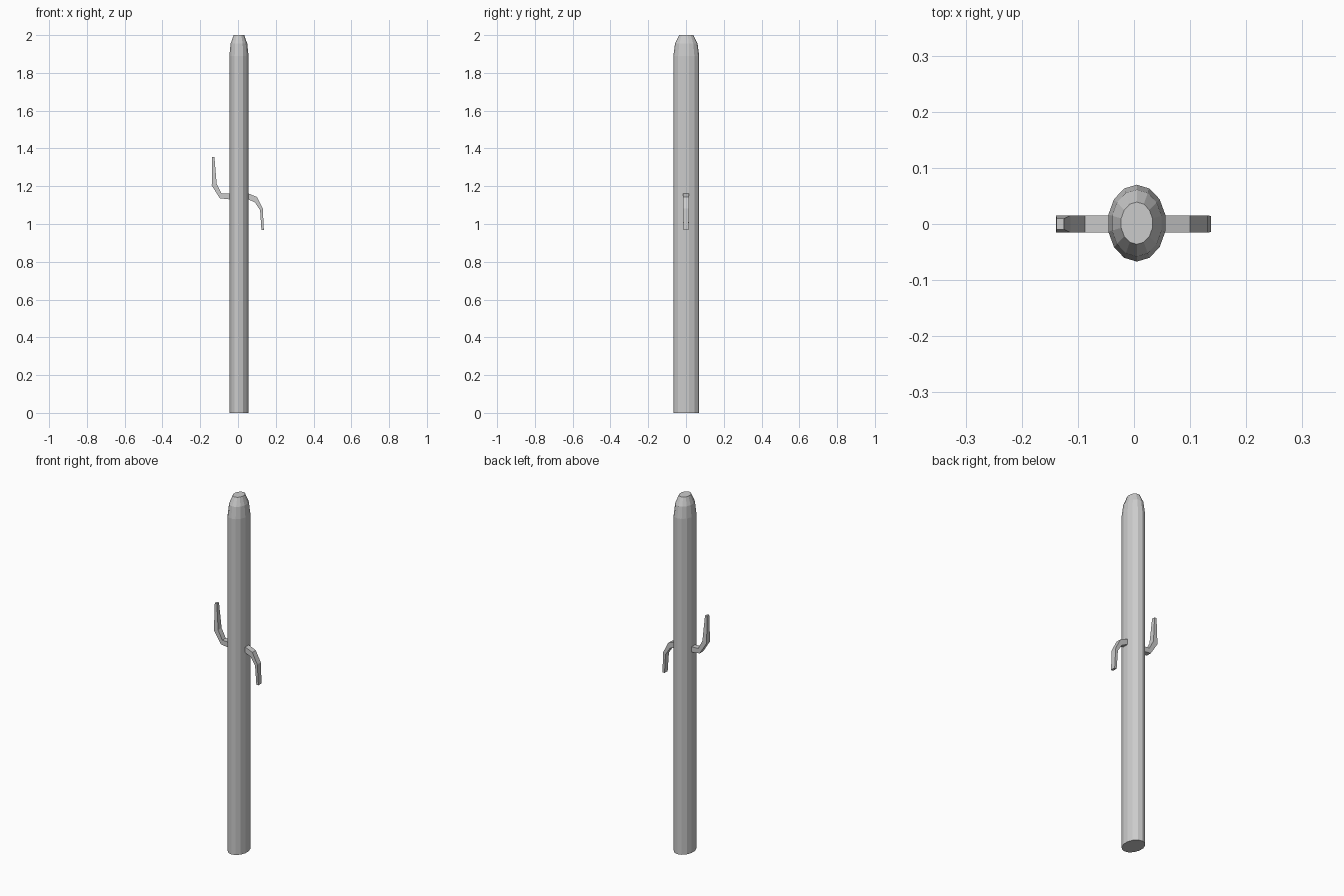
import bpy, bmesh
from math import sin, cos, pi

if "Cube" in bpy.data.objects:
    bpy.data.objects.remove(bpy.data.objects["Cube"])


def loft(name, rings):
    """Bridge equal-sized vertex rings into a flat-shaded solid with capped ends."""
    bm = bmesh.new()
    rows = [[bm.verts.new(p) for p in ring] for ring in rings]
    n = len(rows[0])
    for a, b in zip(rows, rows[1:]):
        for i in range(n):
            j = (i + 1) % n
            bm.faces.new((a[i], a[j], b[j], b[i]))
    bm.faces.new(rows[0][::-1])
    bm.faces.new(rows[-1])
    bmesh.ops.recalc_face_normals(bm, faces=bm.faces)
    mesh = bpy.data.meshes.new(name)
    bm.to_mesh(mesh)
    bm.free()
    obj = bpy.data.objects.new(name, mesh)
    bpy.context.collection.objects.link(obj)
    return obj


# Tall oval trunk with 14 sides and a tapered top: (height, scale)
SIDES = 14
profile = [(0, 1), (1.89, 1), (1.955, 0.87), (2.0, 0.55)]
loft("trunk", [[(0.005 + 0.052 * s * sin(2 * pi * i / SIDES),
                 0.0015 + 0.0685 * s * cos(2 * pi * i / SIDES), z)
                for i in range(SIDES)] for z, s in profile])


def arm(name, sections):
    """Square-section arm: each section is outer (x, z), inner (x, z), half width."""
    loft(name, [[(ox, -w, oz), (ox, w, oz), (ix, w, iz), (ix, -w, iz)]
                for (ox, oz), (ix, iz), w in sections])


# Left arm bends upward, narrowing at the tip
arm("left_arm", [((-0.042, 1.130), (-0.042, 1.160), 0.0155),
                 ((-0.096, 1.136), (-0.087, 1.162), 0.0155),
                 ((-0.139, 1.204), (-0.113, 1.212), 0.0155),
                 ((-0.138, 1.355), (-0.125, 1.355), 0.0095)])

# Right arm droops downward
arm("right_arm", [((0.050, 1.164), (0.050, 1.132), 0.0155),
                  ((0.100, 1.143), (0.089, 1.115), 0.0155),
                  ((0.131, 1.083), (0.117, 1.073), 0.0155),
                  ((0.137, 0.967), (0.124, 0.967), 0.0140)])
